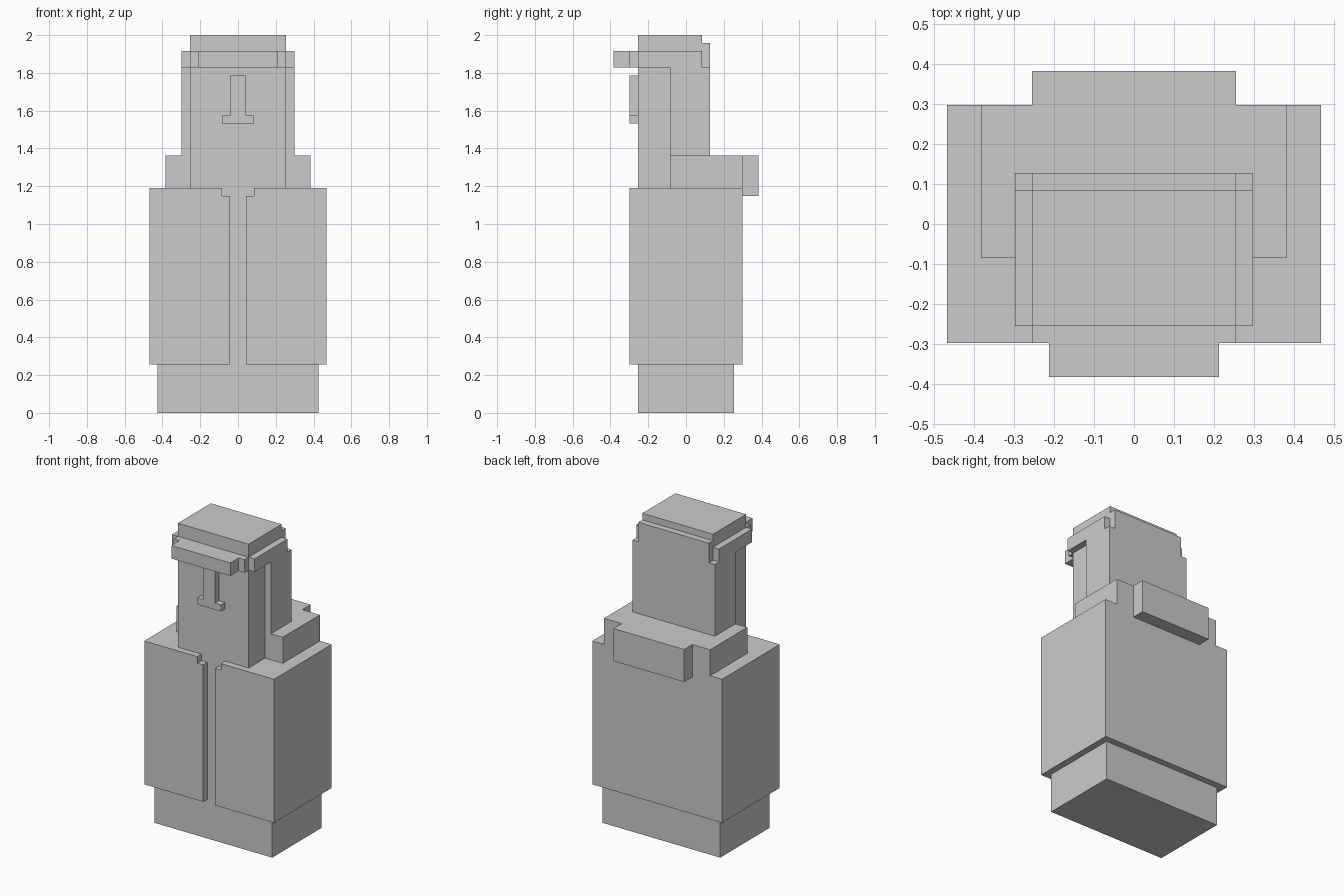
import bpy, bmesh
from mathutils import Vector

if "Cube" in bpy.data.objects:
    bpy.data.objects.remove(bpy.data.objects["Cube"])

U = 2 / 47  # the blocky grid step: the figure is 47 steps tall
SIDES = {"left": (-1, 0, 0), "right": (1, 0, 0), "front": (0, -1, 0),
         "back": (0, 1, 0), "bottom": (0, 0, -1), "top": (0, 0, 1)}


def block(name, x, y, z, open_sides=(), mirror=False):
    """Box from (min, max) ranges in grid steps; sides pressed on a neighbour stay open."""
    lo = Vector((x[0], y[0], z[0])) * U
    hi = Vector((x[1], y[1], z[1])) * U
    bm = bmesh.new()
    bmesh.ops.create_cube(bm, size=1)
    bm.normal_update()
    hidden = [f for f in bm.faces
              if any(f.normal.dot(Vector(SIDES[s])) > 0.9 for s in open_sides)]
    bmesh.ops.delete(bm, geom=hidden, context='FACES')
    for v in bm.verts:
        v.co = Vector([(lo[i] + hi[i]) / 2 + v.co[i] * (hi[i] - lo[i]) for i in range(3)])
    return finish(name, bm, mirror)


def plate(name, half_profile, y, open_back=False):
    """Symmetric x-z outline (right half given, bottom to top) extruded along y."""
    outline = half_profile + [(-px, pz) for px, pz in reversed(half_profile)]
    bm = bmesh.new()
    face = bm.faces.new([bm.verts.new((px * U, y[0] * U, pz * U)) for px, pz in outline])
    ext = bmesh.ops.extrude_face_region(bm, geom=[face])["geom"]
    for v in ext:
        if isinstance(v, bmesh.types.BMVert):
            v.co.y = y[1] * U
    bmesh.ops.recalc_face_normals(bm, faces=bm.faces)
    if open_back:
        caps = [f for f in bm.faces if f.normal.y > 0.9]
        bmesh.ops.delete(bm, geom=caps, context='FACES')
    return finish(name, bm)


def finish(name, bm, mirror=False):
    mesh = bpy.data.meshes.new(name)
    bm.to_mesh(mesh)
    bm.free()
    ob = bpy.data.objects.new(name, mesh)
    bpy.context.collection.objects.link(ob)
    if mirror:
        ob.modifiers.new("mirror", 'MIRROR')
    return ob


# Legs
block("legs", (-10, 10), (-6, 6), (0, 6), ["top"])

# Coat with a front slit that widens at the neck
coat = block("coat", (-11, 11), (-7, 7), (6, 28))
slit = plate("slit_cutter", [(1, 4), (1, 27), (2, 27), (2, 30)], (-9, -6))
slit.hide_render = True
slit.hide_viewport = True
slit.display_type = 'WIRE'
cut = coat.modifiers.new("slit", 'BOOLEAN')
cut.operation = 'DIFFERENCE'
cut.solver = 'EXACT'
cut.object = slit

# Collar and the hood hanging behind it
block("collar", (-9, 9), (-2, 7), (28, 32), ["bottom"])
block("hood", (-6, 6), (7, 9), (27, 32), ["front"])

# Head and nose
block("head", (-6, 6), (-6, 2), (28, 47), ["bottom"])
plate("nose", [(2, 36), (2, 37), (1, 37), (1, 42)], (-7, -6), open_back=True)

# Hair around the back and sides of the head
block("hair", (-7, 7), (-2, 3), (32, 43), ["bottom"])

# Hat band: sides, back, front and brim
block("band_side", (6, 7), (-6, 2), (43, 45), ["left"], mirror=True)
block("band_back", (-6, 6), (2, 3), (43, 46), ["front", "bottom"])
block("band_front", (-6, 6), (-7, -6), (43, 45), ["back"])
block("brim", (-5, 5), (-9, -7), (43, 45), ["back"])
